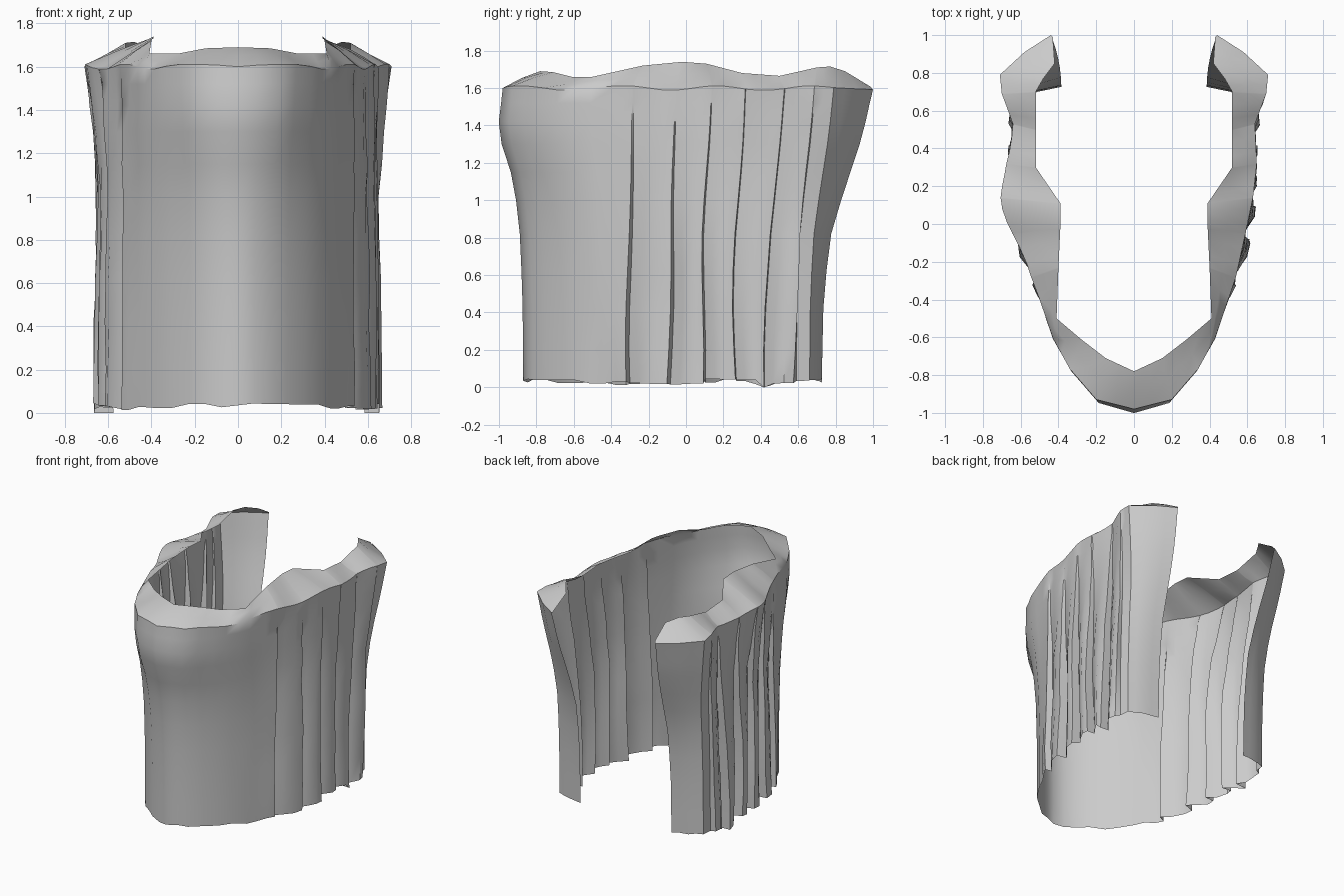
import bpy, bmesh, math, random
from mathutils import Vector

if "Cube" in bpy.data.objects:
    bpy.data.objects.remove(bpy.data.objects["Cube"])

random.seed(4)

# Half plan, front centre to back end: bottom x,y | top x,y | inner rim x,y,z
STATIONS = [
    (.00, -.87, .00, -.97, .00, -.78, 1.69),
    (.15, -.82, .20, -.92, .15, -.71, 1.685),
    (.31, -.68, .34, -.76, .28, -.61, 1.66),
    (.43, -.51, .43, -.60, .41, -.50, 1.66),
    (.52, -.30, .54, -.28, .40, -.23, 1.72),
    (.58, -.08, .59, -.05, .39, -.02, 1.74),
    (.605, .09, .63, .14, .39, .11, 1.73),
    (.615, .26, .65, .32, .52, .30, 1.68),
    (.615, .43, .64, .53, .52, .50, 1.665),
    (.62, .59, .70, .69, .52, .70, 1.71),
    (.61, .66, .71, .79, .48, .77, 1.715),
    (.51, .70, .58, .91, .42, .85, 1.69),
    (.385, .725, .44, 1.0, .43, .99, 1.605),
]
FRACTIONS = (0, .3, .68, .98)        # samples inside one pleat
PLEAT = (-.7, .2, .9, .8)            # sawtooth depth at those samples
LAST_FRONT = (0, .1, .4, .5)         # front panel edge overlapping the first pleat
LEVELS = (.03, .2, .42, .62, .82, 1.0, 1.15, 1.3, 1.42, 1.52, 1.6)


def curve(z, pts):
    for (z0, v0), (z1, v1) in zip(pts, pts[1:]):
        if z <= z1:
            return v0 + (v1 - v0) * max(0, z - z0) / (z1 - z0)
    return pts[-1][1]


def flare(z):
    return curve(z, [(0, 0), (.5, .04), (.85, .2), (1.1, .5), (1.35, .8), (1.6, 1)])


def depth(z):
    return curve(z, [(0, .055), (.6, .048), (1.0, .032), (1.3, .016), (1.6, 0)])


def plan(z, row):
    t = flare(z)
    x = row[0] + (row[2] - row[0]) * t * t
    y = row[1] + (row[3] - row[1]) * t
    y += min(0, y + .3) * .075 * math.exp(-((z - 1.37) / .18) ** 2)
    return x, y


def build_half(bm, side):
    # interpolate the stations into pleat samples
    cols = []
    n = len(STATIONS)
    for i in range(n - 1):
        a, b = STATIONS[i], STATIONS[i + 1]
        amp = random.uniform(.75, 1.1) if 3 <= i <= 8 else 0
        folds = zip(FRACTIONS, LAST_FRONT if i == 3 else PLEAT) if amp else ((0, 0), (.5, 0))
        for f, p in folds:
            cols.append(([u + (v - u) * f for u, v in zip(a, b)], p * amp,
                         (b[1] - a[1], a[0] - b[0])))
    cols.append((list(STATIONS[-1]), 0, (1, 0)))
    grid = []
    hem = [random.uniform(0, .035) for _ in range(n * 4)]
    for z in LEVELS:
        line = []
        for k, (row, p, nrm) in enumerate(cols):
            x, y = plan(z, row)
            d = Vector(nrm).normalized() * p * depth(z)
            x, y, zz = x + d.x, y + d.y, z
            if p:
                # folds wander a little with height
                y += .015 * math.sin(4 * z + row[1] * 9) * (1.6 - z) / 1.6
                x += random.uniform(-.005, .005) * (z < 1.6)
            if z == LEVELS[0]:
                zz = .035 if k == 0 else .012 + hem[k // 2]
                if abs(row[1] - .43) < .01:
                    zz = 0
            if side < 0:
                x *= 1 + .13 * flare(z) ** 3 * math.exp(-((y - .08) / .22) ** 2)
            if z == LEVELS[-1]:
                zz += .012 * math.sin(row[1] * 14) * (0 if k == 0 else 1)
            line.append(bm.verts.new((side * x, y, zz)))
        grid.append(line)
    # sloping top rim: crest line, then inner edge
    for f in (.5, 1):
        line = []
        for k, (row, p, nrm) in enumerate(cols):
            o = grid[len(LEVELS) - 1][k].co
            c = o.lerp(Vector((side * row[4], row[5], row[6])), f)
            if f < 1:
                c.z += .01 * math.sin(row[5] * 23)
            line.append(bm.verts.new(c))
        grid.append(line)
    for lo, hi in zip(grid, grid[1:]):
        for i in range(len(lo) - 1):
            q = [lo[i], lo[i + 1], hi[i + 1], hi[i]]
            bm.faces.new(q if side > 0 else q[::-1])


# Draped U-shaped wall with folded rim
bm = bmesh.new()
build_half(bm, 1)
build_half(bm, -1)
bmesh.ops.remove_doubles(bm, verts=bm.verts, dist=.0005)
mesh = bpy.data.meshes.new("pleated_wall")
bm.to_mesh(mesh)
bm.free()
wall = bpy.data.objects.new("pleated_wall", mesh)
bpy.context.collection.objects.link(wall)
bpy.context.view_layer.objects.active = wall
wall.select_set(True)
bpy.ops.object.shade_smooth_by_angle(angle=math.radians(40))
